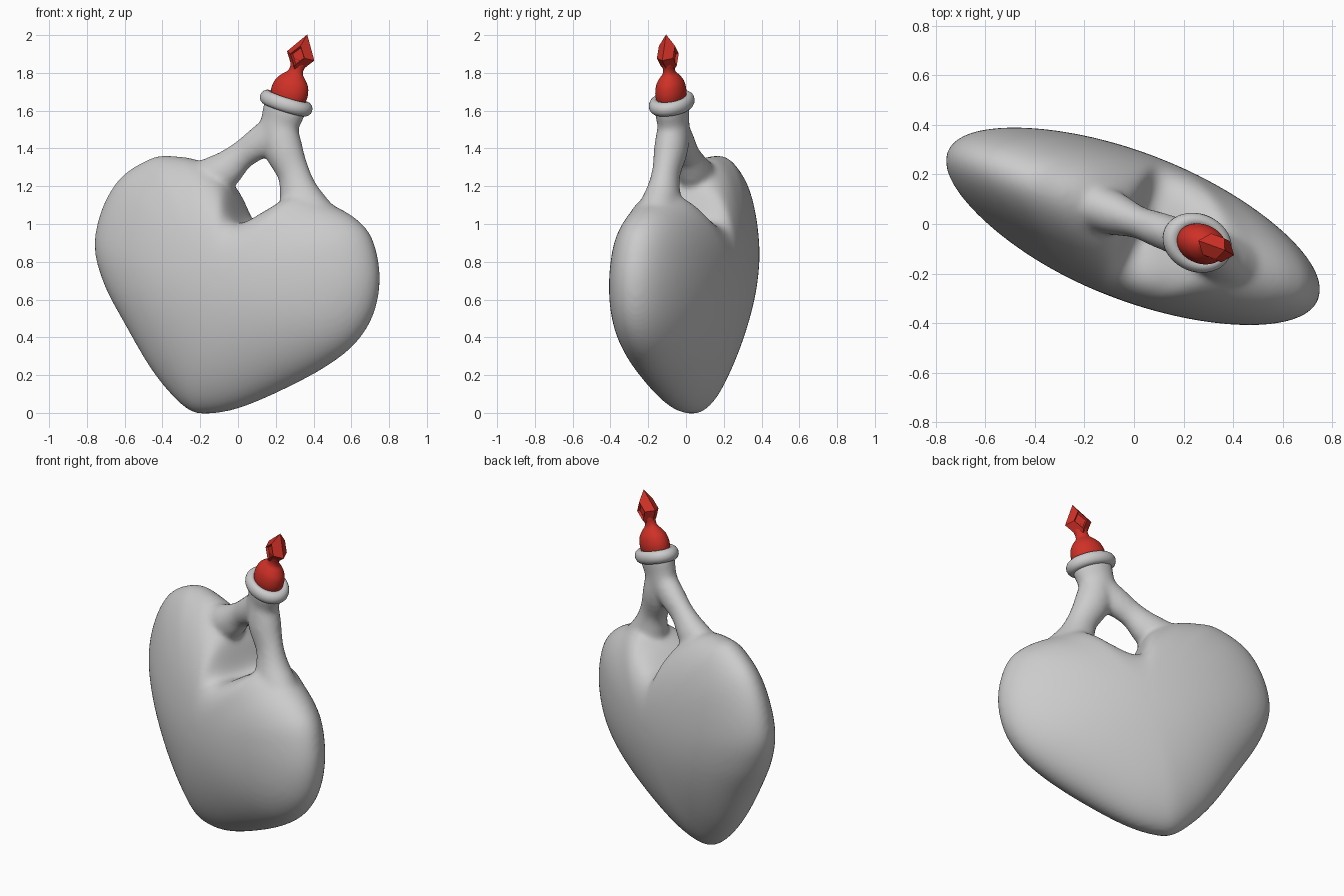
import bpy, bmesh
from math import sin, cos, pi, radians, atan2, hypot
from mathutils import Matrix, Vector

if "Cube" in bpy.data.objects:
    bpy.data.objects.remove(bpy.data.objects["Cube"])

# Slight backward lean, then the turn about z
LEAN = Matrix(((1, 0, 0, 0), (0, 1, .036, -.036), (0, 0, 1, 0), (0, 0, 0, 1)))
TURN = Matrix.Rotation(radians(-21.5), 4, 'Z') @ LEAN
NECK = TURN @ Matrix.Translation((0.265, 0, 1.64)) @ Matrix.Rotation(radians(17.5), 4, 'Y')
W = 0.935  # front-view foreshortening of the turned body


def loft(bm, rings, mat, cap=True, wrap=False):
    """Skin a list of closed rings of points."""
    vs = [[bm.verts.new(mat @ Vector(p)) for p in r] for r in rings]
    n = len(vs[0])
    pairs = list(zip(vs, vs[1:])) + ([(vs[-1], vs[0])] if wrap else [])
    for a, b in pairs:
        for i in range(n):
            j = (i + 1) % n
            bm.faces.new((a[i], a[j], b[j], b[i]))
    if cap and not wrap:
        bm.faces.new(vs[0][::-1])
        bm.faces.new(vs[-1])


def finish(bm, name, smooth=True, mat=None):
    bmesh.ops.recalc_face_normals(bm, faces=bm.faces)
    for f in bm.faces:
        f.smooth = smooth
    me = bpy.data.meshes.new(name)
    bm.to_mesh(me)
    bm.free()
    ob = bpy.data.objects.new(name, me)
    bpy.context.collection.objects.link(ob)
    if mat:
        me.materials.append(mat)
    return ob


def spline(pts, closed, steps):
    """Catmull-Rom interpolation of tuples."""
    n, out = len(pts), []
    get = (lambda i: pts[i % n]) if closed else (lambda i: pts[max(0, min(n - 1, i))])
    for i in range(n if closed else n - 1):
        for s in range(steps):
            t = s / steps
            out.append(tuple(0.5 * (2 * b + (c - a) * t + (2 * a - 5 * b + 4 * c - d) * t * t
                                    + (3 * b - a - 3 * c + d) * t ** 3)
                             for a, b, c, d in zip(get(i - 1), get(i), get(i + 1), get(i + 2))))
    return out if closed else out + [pts[-1]]


def lathe(profile, squash, n=48):
    return [[(r * cos(2 * pi * i / n), squash * r * sin(2 * pi * i / n), s) for i in range(n)]
            for r, s in profile]


def tube(path, n=24, squash=.85):
    """Rings along a path of (x, z, radius) in the bottle plane."""
    pts, rings = spline(path, False, 6), []
    for i, (x, z, r) in enumerate(pts):
        a, b = pts[max(0, i - 1)], pts[min(len(pts) - 1, i + 1)]
        d = Vector((b[0] - a[0], b[1] - a[1])).normalized()
        rings.append([(x / W - d.y * r * cos(q), squash * r * sin(q), z + d.x * r * cos(q))
                      for q in (2 * pi * k / n for k in range(n))])
    return rings


# Heart-shaped body: outline inflated front to back
outline = [(-.15, -.005), (-.24, .012), (-.34, .10), (-.45, .24), (-.58, .46), (-.70, .68),
           (-.755, .88), (-.72, 1.08), (-.62, 1.25), (-.46, 1.35), (-.35, 1.36), (-.2, 1.33),
           (-.05, 1.22), (.04, 1.0), (.2, 1.09), (.34, 1.17), (.48, 1.11), (.62, 1.03),
           (.71, .92), (.752, .72), (.72, .52), (.62, .36), (.45, .23), (.2, .10), (0, .02)]
curve = [(x / W, z) for x, z in spline(outline, True, 6)]
cx, cz, depth = 0.0, 0.70, 0.295
rings = []
for i in range(1, 40):
    phi = -pi / 2 + pi * i / 40
    k, ring = cos(phi), []
    for x, z in curve:
        a = atan2(z - cz, x - cx)
        e = 1 / hypot(cos(a) / 0.75, sin(a) / 0.58)
        w = k ** 1.5
        ring.append((cx + k * ((x - cx) * w + e * cos(a) * (1 - w)), depth * sin(phi),
                     cz + k * ((z - cz) * w + e * sin(a) * (1 - w))))
    rings.append(ring)
bm = bmesh.new()
loft(bm, rings, TURN)

# Two arms that rise from the lobes and join under the neck, arching over the hole
loft(bm, tube([(-.36, 1.18, .13), (-.2, 1.22, .115), (-.09, 1.275, .105), (.01, 1.36, .078),
               (.10, 1.425, .085), (.21, 1.51, .09)]), TURN)
loft(bm, tube([(.40, 1.0, .15), (.335, 1.13, .118), (.295, 1.26, .088), (.235, 1.40, .105),
               (.215, 1.52, .095)]), TURN)

# Neck
loft(bm, lathe([(.09, -.2), (.108, -.15), (.108, -.1), (.118, -.04), (.118, 0)], .75), NECK)
body = finish(bm, "bottle_body")
rm = body.modifiers.new("blend", 'REMESH')
rm.mode, rm.voxel_size, rm.use_smooth_shade = 'VOXEL', 0.013, True
sm = body.modifiers.new("soften", 'SMOOTH')
sm.factor, sm.iterations = 0.5, 18

# Rolled lip
bm = bmesh.new()
loft(bm, lathe([(.112 + .036 * cos(q), .038 * sin(q))
                for q in (2 * pi * i / 16 for i in range(16))], .79), NECK, wrap=True)
finish(bm, "neck_lip")

# Stopper: ball with a waisted stem
red = bpy.data.materials.new("red")
red.diffuse_color = (0.62, 0.03, 0.02, 1)
red.use_nodes = True
red.node_tree.nodes["Principled BSDF"].inputs["Base Color"].default_value = red.diffuse_color
bm = bmesh.new()
loft(bm, lathe(spline([(.085, -.02), (.098, .03), (.101, .07), (.09, .112), (.067, .143),
                       (.044, .166), (.038, .19), (.042, .215), (.046, .24)], False, 4), .78), NECK)
finish(bm, "stopper_ball", True, red)


# Stopper finial: faceted lozenge with a recessed lozenge on both faces
def lozenge(w, up, down, v):
    return [(w, v, .262), (0, v, .262 + up), (-w, v, .262), (0, v, .262 - down)]


bm = bmesh.new()
loft(bm, [lozenge(.034, .045, .045, -.032), lozenge(.042, .055, .055, -.046),
          lozenge(.082, .119, .11, 0),
          lozenge(.042, .055, .055, .046), lozenge(.034, .045, .045, .032)], NECK)
finish(bm, "stopper_finial", False, red)
